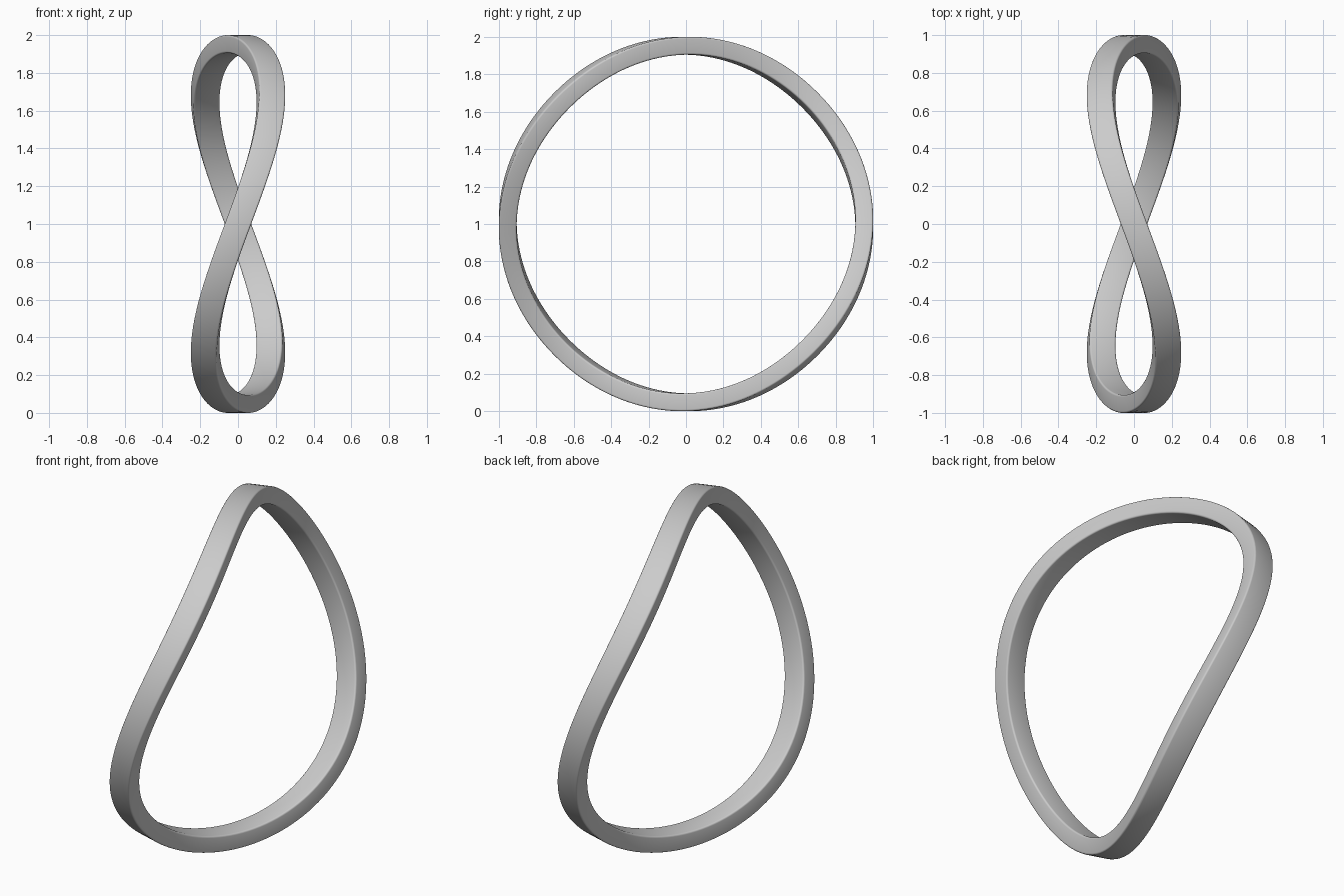
import bpy, bmesh, math
from mathutils import Vector

if "Cube" in bpy.data.objects:
    bpy.data.objects.remove(bpy.data.objects["Cube"])

STEPS = 160                  # segments around the loop
RADIUS = 0.9525              # mid radius of the band
WAVE = 0.177                 # sideways swing of the figure-eight
HALF_W, HALF_T, ROUND = 0.07, 0.0475, 0.010


def rounded_rect(w, t, r, n=4):
    """Cross-section of the band: (width, thickness) pairs."""
    pts = []
    for i, (sx, sy) in enumerate([(1, 1), (-1, 1), (-1, -1), (1, -1)]):
        for k in range(n + 1):
            a = math.pi / 2 * (i + k / n)
            pts.append((sx * (w - r) + r * math.cos(a), sy * (t - r) + r * math.sin(a)))
    return pts


# Closed saddle-shaped band lying on a sphere
profile = rounded_rect(HALF_W, HALF_T, ROUND)
bm = bmesh.new()
rings = []
for i in range(STEPS):
    t = 2 * math.pi * i / STEPS
    p = Vector((-WAVE * math.sin(2 * t), RADIUS * math.cos(t), RADIUS * math.sin(t)))
    out = p.normalized()
    side = (Vector((1, 0, 0)) - out * out.x).normalized()
    centre = out * RADIUS + Vector((0, 0, 1))
    rings.append([bm.verts.new(centre + side * u + out * v) for u, v in profile])

n = len(profile)
for i in range(STEPS):
    a, b = rings[i], rings[(i + 1) % STEPS]
    for j in range(n):
        k = (j + 1) % n
        bm.faces.new((a[j], a[k], b[k], b[j]))
bmesh.ops.recalc_face_normals(bm, faces=bm.faces)

mesh = bpy.data.meshes.new("wavy_ring")
bm.to_mesh(mesh)
bm.free()
ring = bpy.data.objects.new("wavy_ring", mesh)
bpy.context.collection.objects.link(ring)
for f in mesh.polygons:
    f.use_smooth = True
